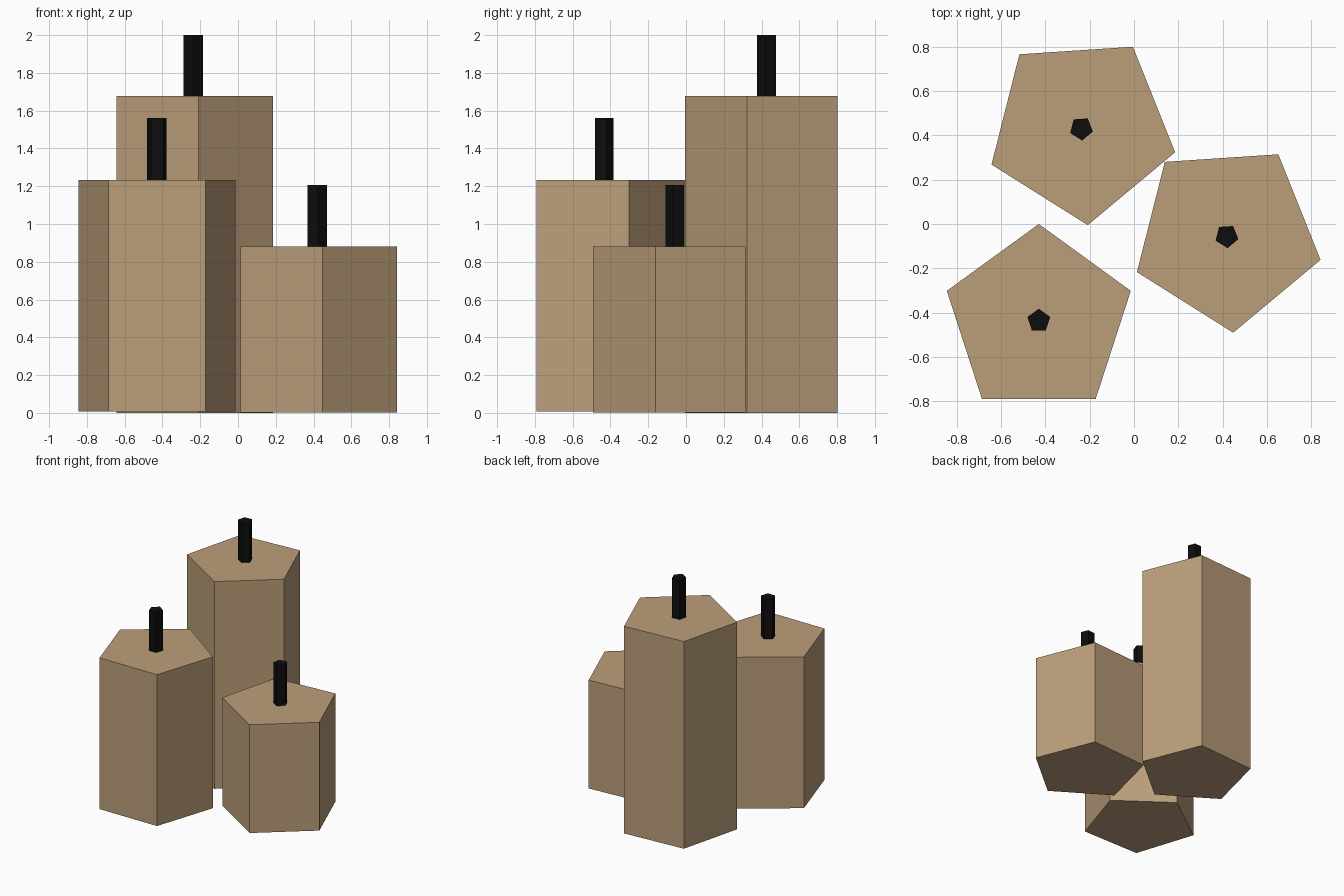
import bpy, math

if "Cube" in bpy.data.objects:
    bpy.data.objects.remove(bpy.data.objects["Cube"])


def material(name, rgb):
    m = bpy.data.materials.new(name)
    m.diffuse_color = (*rgb, 1)
    m.use_nodes = True
    m.node_tree.nodes["Principled BSDF"].inputs["Base Color"].default_value = m.diffuse_color
    return m


wax = material("tan wax", (0.50, 0.345, 0.195))
black = material("black wick", (0.004, 0.004, 0.004))


def prism(name, x, y, z0, z1, radius, angle, mat):
    """Upright five-sided prism with its first corner at the given angle."""
    ring = [(x + radius * math.cos(math.radians(angle + 72 * i)),
             y + radius * math.sin(math.radians(angle + 72 * i))) for i in range(5)]
    verts = [(px, py, z) for z in (z0, z1) for px, py in ring]
    faces = [(4, 3, 2, 1, 0), (5, 6, 7, 8, 9)]
    faces += [(i, (i + 1) % 5, (i + 1) % 5 + 5, i + 5) for i in range(5)]
    mesh = bpy.data.meshes.new(name)
    mesh.from_pydata(verts, [], faces)
    mesh.materials.append(mat)
    obj = bpy.data.objects.new(name, mesh)
    bpy.context.collection.objects.link(obj)


# Three candles: name, x, y, bottom, top, wick top, corner angle
for name, x, y, z0, z1, wick_top, angle in (
        ("medium", -0.43, -0.437, 0.008, 1.234, 1.56, 90),
        ("tall", -0.238, 0.431, 0.0, 1.678, 2.0, -86.2),
        ("short", 0.419, -0.055, 0.003, 0.88, 1.207, -86.2)):
    prism(name + "_candle", x, y, z0, z1, 0.437, angle, wax)
    prism(name + "_wick", x, y, z1 - 0.005, wick_top, 0.054, angle, black)
